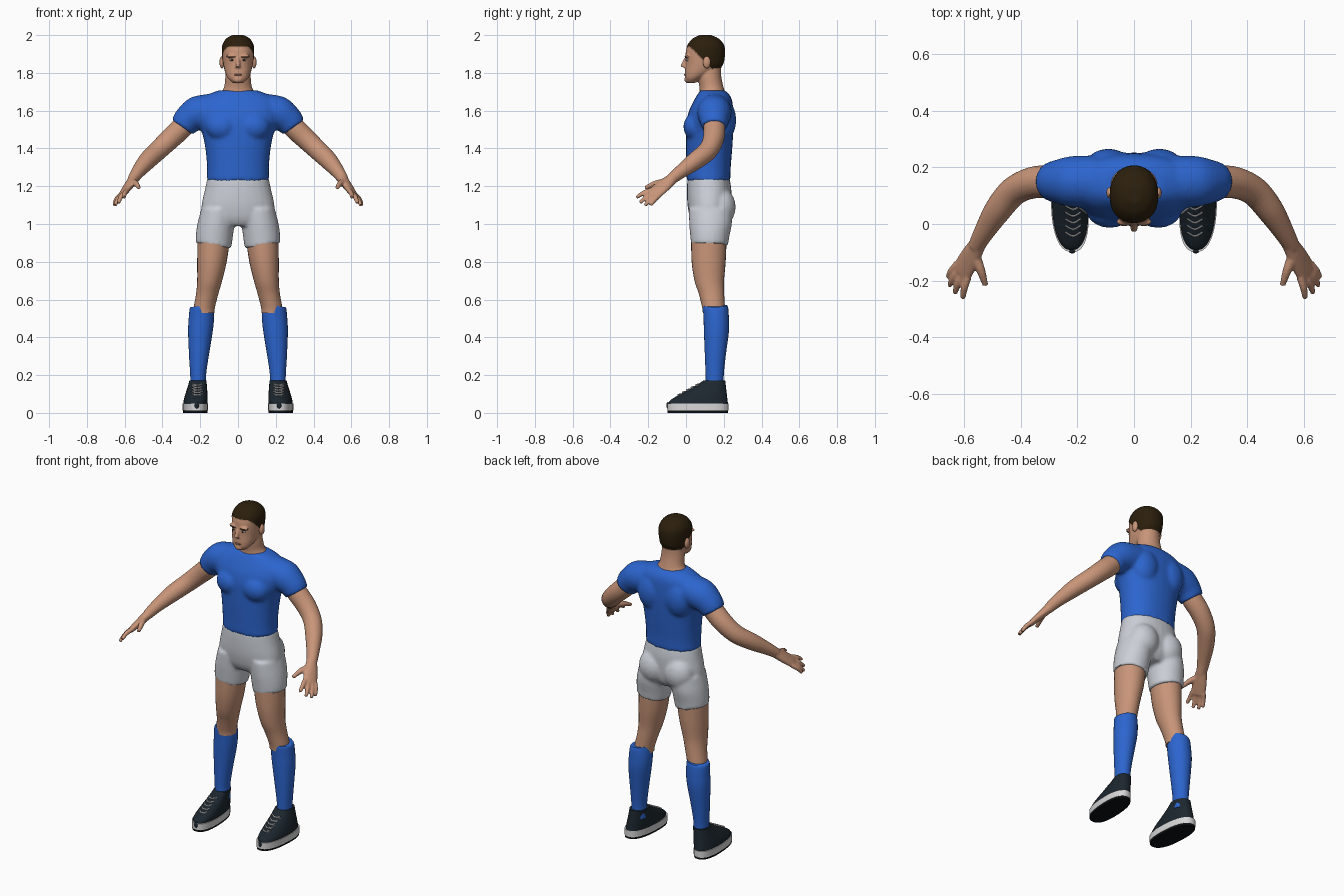
import bpy
import bmesh
from math import cos, sin, pi, radians, copysign
from mathutils import Vector, Matrix

if "Cube" in bpy.data.objects:
    bpy.data.objects.remove(bpy.data.objects["Cube"], do_unlink=True)


def material(name, red, green, blue):
    mat = bpy.data.materials.new(name)
    mat.use_nodes = True
    colour = (red, green, blue, 1)
    mat.diffuse_color = colour
    shader = mat.node_tree.nodes["Principled BSDF"]
    shader.inputs["Base Color"].default_value = colour
    shader.inputs["Roughness"].default_value = 0.8
    return mat


SKIN = material("skin", .58, .3, .19)
BLUE = material("jersey blue", .025, .13, .62)
GREY = material("shorts grey", .6, .63, .68)
HAIR = material("dark brown hair", .025, .014, .004)
SHOE = material("shoe charcoal", .012, .02, .028)
BLACK = material("outsole black", .004, .005, .006)
WHITE = material("off white", .68, .68, .69)
LIPS = material("lips", .4, .17, .11)


def level(x, y, z, rx, ry, tilt=0, shear=0):
    """A horizontal ring: centre and two half axes."""
    return Vector((x, y, z)), Vector((rx, 0, tilt)), Vector((shear, ry, 0))


def span(z, half_width, front, back):
    """A horizontal ring on the centre line, from front to back."""
    return level(0, (front + back) / 2, z, half_width, (back - front) / 2)


def spline(a, b, c, d, t):
    return (b * 2 + (c - a) * t + (a * 2 - b * 5 + c * 4 - d) * t * t
            + (b * 3 - a - c * 3 + d) * t * t * t) / 2


def loft(bm, rings, mirror=False, power=1, sides=28, steps=4):
    """Closed skin over rings, smoothly interpolated between them."""
    last = len(rings) - 1
    smooth = []
    for i in range(last):
        four = [rings[max(0, min(last, i + k))] for k in (-1, 0, 1, 2)]
        for s in range(steps):
            smooth.append([spline(*axis, s / steps) for axis in zip(*four)])
    smooth.append(rings[last])
    for side in ((1, -1) if mirror else (1,)):
        loops = []
        for centre, u, v in smooth:
            loop = []
            for k in range(sides):
                a = 2 * pi * k / sides
                ca, sa = (copysign(abs(w) ** power, w) for w in (cos(a), sin(a)))
                p = centre + u * ca + v * sa
                loop.append(bm.verts.new((p.x * side, p.y, p.z)))
            loops.append(loop)
        for low, high in zip(loops, loops[1:]):
            for k in range(sides):
                n = (k + 1) % sides
                bm.faces.new((low[k], low[n], high[n], high[k]))
        bm.faces.new(loops[0])
        bm.faces.new(loops[-1])


def tube(bm, points, mirror=False, sides=20):
    """Round limb through points given as (x, y, z, radius)."""
    path = [Vector(p[:3]) for p in points]
    rings = []
    for i, p in enumerate(points):
        along = path[min(i + 1, len(path) - 1)] - path[max(i - 1, 0)]
        u = along.cross(Vector((0, 0, 1))).normalized()
        v = u.cross(along).normalized()
        rings.append((path[i], u * p[3], v * p[3]))
    loft(bm, rings, mirror, sides=sides)


def ball(bm, centre, radii, mirror=False):
    for side in ((1, -1) if mirror else (1,)):
        place = Matrix.Translation((centre[0] * side, centre[1], centre[2]))
        bmesh.ops.create_uvsphere(bm, u_segments=20, v_segments=12, radius=1,
                                  matrix=place @ Matrix.Diagonal((*radii, 1)))


def finish(name, bm, mat, voxel=0, repeat=4):
    """Turn the shells into an object; with a voxel size, fuse them."""
    bmesh.ops.recalc_face_normals(bm, faces=bm.faces)
    obj = bpy.data.objects.new(name, bpy.data.meshes.new(name))
    bm.to_mesh(obj.data)
    bm.free()
    bpy.context.collection.objects.link(obj)
    if voxel:
        fuse = obj.modifiers.new("fuse", 'REMESH')
        fuse.mode = 'VOXEL'
        fuse.voxel_size = voxel
        soften = obj.modifiers.new("soften", 'SMOOTH')
        soften.factor = .5
        soften.iterations = repeat
        graph = bpy.context.evaluated_depsgraph_get()
        baked = bpy.data.meshes.new_from_object(obj.evaluated_get(graph))
        obj.modifiers.clear()
        obj.data = baked
    obj.data.materials.clear()
    obj.data.materials.append(mat)
    bpy.ops.object.select_all(action='DESELECT')
    obj.select_set(True)
    bpy.context.view_layer.objects.active = obj
    bpy.ops.object.shade_smooth_by_angle(angle=radians(45))
    return obj


# Shirt: torso, chest, shoulder blades and sleeves in one skin
bm = bmesh.new()
loft(bm, [span(1.23, .165, .003, .235), span(1.3, .164, .002, .237),
          span(1.4, .173, 0, .245), span(1.48, .19, 0, .25),
          span(1.54, .215, .002, .252), span(1.6, .225, .016, .25),
          span(1.65, .21, .04, .245), span(1.685, .16, .06, .23),
          span(1.708, .1, .075, .205)], power=.9)
ball(bm, (.085, .05, 1.515), (.085, .064, .075), True)
ball(bm, (.09, .2, 1.55), (.085, .066, .11), True)
tube(bm, [(.13, .15, 1.6, .092), (.22, .15, 1.585, .09),
          (.27, .15, 1.547, .077), (.295, .15, 1.512, .068)], True)
finish("shirt", bm, BLUE, .01)

# Shorts: hips, seat and two legs
bm = bmesh.new()
loft(bm, [span(.99, .16, .045, .2), span(1.03, .192, .022, .228),
          span(1.1, .193, .008, .238), span(1.18, .176, .005, .24),
          span(1.245, .162, .008, .23)], power=.92)
ball(bm, (.085, .185, 1.09), (.09, .078, .1), True)
loft(bm, [level(.13, .125, .885, .094, .097, .015),
          level(.126, .126, .93, .097, .103, .012),
          level(.117, .13, 1, .098, .113), level(.105, .13, 1.08, .09, .115)], True)
finish("shorts", bm, GREY, .01)

# Legs
bm = bmesh.new()
loft(bm, [level(.179, .147, .53, .054, .058), level(.178, .145, .56, .056, .06),
          level(.163, .135, .63, .059, .067), level(.15, .123, .7, .066, .078),
          level(.138, .12, .8, .078, .09), level(.128, .121, .92, .086, .094)], True)
finish("legs", bm, SKIN)

# Socks
bm = bmesh.new()
loft(bm, [level(.21, .152, .12, .042, .047), level(.211, .152, .2, .042, .048),
          level(.207, .155, .3, .052, .055), level(.199, .161, .43, .065, .066),
          level(.194, .16, .5, .067, .067), level(.192, .157, .55, .064, .067),
          level(.19, .155, .568, .06, .064, -.008)], True)
finish("socks", bm, BLUE)

# Shoes: outsole, midsole, upper, toe tab and laces
for name, mat, low, high, grow in (("outsoles", BLACK, 0, .012, 0),
                                   ("midsoles", WHITE, .012, .05, .002)):
    bm = bmesh.new()
    loft(bm, [level(.227, .063, z, .064 + grow, .16 + grow, 0, .009)
              for z in (low, high)], True, power=.82, sides=40)
    finish(name, bm, mat)

bm = bmesh.new()
slope = [(.045, -.093, .063), (.065, -.085, .063), (.09, -.047, .06),
         (.12, .008, .054), (.15, .06, .048), (.172, .093, .045)]
rings = []
for z, toe, half_width in slope:
    heel = .228 - z * .12
    rings.append(level(.232 - z * .12, (toe + heel) / 2, z, half_width,
                       (heel - toe) / 2, 0, .006))
loft(bm, rings, True, power=.86, sides=40)
ball(bm, (.218, -.096, .04), (.012, .008, .018), True)
finish("shoe_uppers", bm, SHOE)

bm = bmesh.new()
for i in range(5):
    z = .095 + i * .013
    y = -.04 + i * .0235
    for lean in (.006, -.006):
        tube(bm, [(.188, y + .011, z - lean, .0035), (.215, y - .003, z, .0035),
                  (.242, y + .011, z + lean, .0035)], True, sides=8)
finish("shoe_laces", bm, WHITE)

# Arms with hands
bm = bmesh.new()
tube(bm, [(.23, .15, 1.59, .05), (.29, .15, 1.517, .058), (.36, .145, 1.45, .056),
          (.425, .115, 1.388, .052), (.48, .05, 1.335, .048),
          (.53, -.03, 1.275, .036), (.557, -.08, 1.235, .029)], True)
wrist, knuckle = Vector((.55, -.07, 1.243)), Vector((.605, -.165, 1.165))
across = Vector((.55, .75, -.4)).normalized()
thick = (knuckle - wrist).cross(across).normalized()
loft(bm, [(wrist.lerp(knuckle, t), across * w, thick * h) for t, w, h in
          ((0, .03, .027), (.5, .041, .023), (1, .044, .017), (1.1, .04, .014))], True)
tips = [(.604, -.262, 1.14), (.633, -.244, 1.112), (.651, -.217, 1.098), (.657, -.188, 1.1)]
for offset, tip in zip((-.033, -.011, .011, .033), tips):
    base = knuckle + across * offset
    middle = base.lerp(Vector(tip), .5) + Vector((.003, 0, .005))
    tube(bm, [(*base, .0135), (*middle, .013), (*tip, .0095)], True, sides=12)
tube(bm, [(.565, -.1, 1.225, .02), (.54, -.165, 1.213, .016),
          (.524, -.217, 1.19, .01)], True, sides=12)
finish("arms", bm, SKIN, .006, 2)

# Head with neck, nose, brow and chin
bm = bmesh.new()
loft(bm, [span(1.747, .028, .008, .05), span(1.77, .052, -.004, .085),
          span(1.8, .067, -.006, .14), span(1.84, .077, -.003, .19),
          span(1.88, .081, -.003, .202), span(1.92, .083, 0, .204),
          span(1.95, .079, .012, .197), span(1.98, .06, .038, .17),
          span(1.998, .026, .075, .13)], power=.93)
loft(bm, [level(0, .143, 1.68, .105, .072), level(0, .136, 1.72, .075, .064),
          level(0, .125, 1.78, .067, .062), level(0, .125, 1.84, .06, .06)])
tube(bm, [(0, .004, 1.885, .008), (0, -.011, 1.85, .011), (0, -.017, 1.83, .014)])
ball(bm, (.03, .008, 1.889), (.034, .014, .01), True)
ball(bm, (0, .012, 1.765), (.028, .021, .02))
head = finish("head", bm, SKIN, .005, 3)

# Cropped hair: hairline falls from the forehead to the nape
head.data.materials.append(HAIR)
raised = {}
for face in head.data.polygons:
    hairline = max(1.825, min(1.938, 1.962 - face.center.y))
    if face.center.z > hairline:
        face.material_index = 1
        for v in face.vertices:
            raised[v] = head.data.vertices[v].normal.copy()
for v, normal in raised.items():
    head.data.vertices[v].co += normal * .003

# Ears, eyes, brows and mouth
for name, mat, centre, radii in (
        ("ears", SKIN, (.085, .11, 1.856), (.013, .02, .032)),
        ("eyes", WHITE, (.032, .008, 1.868), (.013, .009, .0055)),
        ("irises", HAIR, (.032, .001, 1.868), (.005, .003, .005)),
        ("eyebrows", HAIR, (.034, -.001, 1.885), (.021, .006, .0035)),
        ("mouth", LIPS, (0, .001, 1.79), (.023, .012, .006))):
    bm = bmesh.new()
    ball(bm, centre, radii, centre[0] > 0)
    finish(name, bm, mat)
